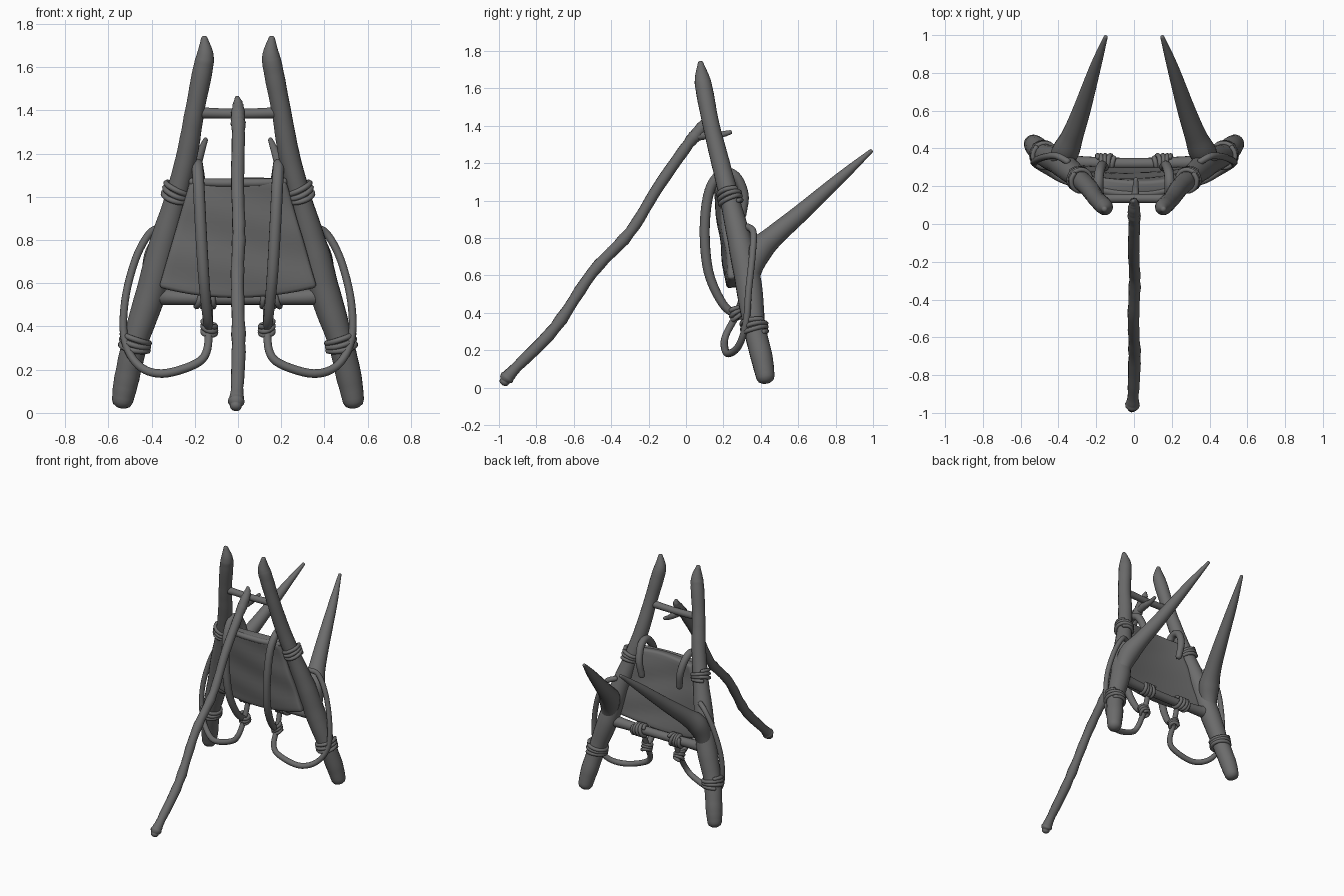
import bpy, bmesh, math, random
from mathutils import Vector

random.seed(4)
cube = bpy.data.objects.get("Cube")
if cube:
    bpy.data.objects.remove(cube)

grey = bpy.data.materials.new("weathered grey")
grey.use_nodes = True
COLOUR = (0.15, 0.15, 0.15, 1)
grey.diffuse_color = COLOUR
grey.node_tree.nodes["Principled BSDF"].inputs["Base Color"].default_value = COLOUR


def finish(name, bm):
    bmesh.ops.recalc_face_normals(bm, faces=bm.faces)
    mesh = bpy.data.meshes.new(name)
    bm.to_mesh(mesh)
    bm.free()
    mesh.materials.append(grey)
    for poly in mesh.polygons:
        poly.use_smooth = True
    obj = bpy.data.objects.new(name, mesh)
    bpy.context.collection.objects.link(obj)
    return obj


def spline(points, steps):
    """Catmull-Rom through (x, y, z, radius) points."""
    p = [Vector(q) for q in points]
    p = [2 * p[0] - p[1]] + p + [2 * p[-1] - p[-2]]
    out = []
    for a, b, c, d in zip(p, p[1:], p[2:], p[3:]):
        for i in range(steps):
            t = i / steps
            out.append(0.5 * (2 * b + (c - a) * t + (2 * a - 5 * b + 4 * c - d) * t * t
                              + (3 * b - a - 3 * c + d) * t ** 3))
    return out + [p[-2]]


def tube(name, points, side=1, steps=6, sides=14, rough=0.0):
    """Sweep a round section along a path, with domed ends."""
    path = spline(points, steps)
    pos = [Vector((q[0] * side, q[1], q[2])) for q in path]
    rad = [q[3] * (1 + random.uniform(-rough, rough)) for q in path]
    for end, nxt in ((0, 1), (-1, -2)):
        out = (pos[end] - pos[nxt]).normalized()
        base, r = pos[end].copy(), rad[end]
        for ang in (35, 65, 85):
            a = math.radians(ang)
            q, s = base + out * r * 0.7 * math.sin(a), r * math.cos(a)
            if end == 0:
                pos.insert(0, q)
                rad.insert(0, s)
            else:
                pos.append(q)
                rad.append(s)
    bm = bmesh.new()
    rings, normal = [], None
    for i, q in enumerate(pos):
        tan = (pos[min(i + 1, len(pos) - 1)] - pos[max(i - 1, 0)]).normalized()
        normal = tan.orthogonal() if normal is None else normal - tan * normal.dot(tan)
        normal.normalize()
        binormal = tan.cross(normal)
        rings.append([bm.verts.new(q + rad[i] * (normal * math.cos(k * math.tau / sides)
                                                 + binormal * math.sin(k * math.tau / sides)))
                      for k in range(sides)])
    for r0, r1 in zip(rings, rings[1:]):
        for k in range(sides):
            n = (k + 1) % sides
            bm.faces.new((r0[k], r0[n], r1[n], r1[k]))
    bm.faces.new(rings[0])
    bm.faces.new(rings[-1])
    return finish(name, bm)


def lashing(name, centre, axis, radius, cord, turns, side):
    """A slightly uneven coil of cord around an axis."""
    centre, axis = Vector(centre), Vector(axis).normalized()
    u = axis.orthogonal().normalized()
    v = axis.cross(u)
    pts = []
    for i in range(turns * 12 + 1):
        a = i * math.tau / 12
        along = (i / 12 - turns / 2) * cord * 1.7 + 0.007 * math.sin(a * 1.15)
        q = centre + axis * along + radius * (u * math.cos(a) + v * math.sin(a))
        pts.append((*q, cord))
    tube(name, pts, side, steps=2, sides=8)


LEG = [(0.535, 0.425, 0.055, 0.05), (0.515, 0.405, 0.16, 0.058), (0.475, 0.365, 0.33, 0.06),
       (0.405, 0.335, 0.55, 0.07), (0.355, 0.295, 0.75, 0.066), (0.285, 0.235, 1.0, 0.053),
       (0.235, 0.185, 1.2, 0.049), (0.2, 0.135, 1.4, 0.045), (0.163, 0.098, 1.59, 0.046),
       (0.152, 0.086, 1.66, 0.039), (0.156, 0.078, 1.735, 0.015)]
HORN = [(0.41, 0.335, 0.5, 0.04), (0.39, 0.345, 0.62, 0.058), (0.362, 0.385, 0.725, 0.072),
        (0.325, 0.47, 0.81, 0.058), (0.275, 0.61, 0.93, 0.047), (0.205, 0.83, 1.125, 0.03),
        (0.15, 0.99, 1.265, 0.011)]
SHOULDER = [(0.155, 0.30, 0.92, 0.022), (0.17, 0.31, 1.03, 0.025), (0.185, 0.265, 1.13, 0.026),
            (0.188, 0.19, 1.145, 0.026), (0.182, 0.125, 1.05, 0.027), (0.172, 0.1, 0.85, 0.027),
            (0.158, 0.12, 0.62, 0.026), (0.142, 0.195, 0.45, 0.023), (0.132, 0.275, 0.38, 0.02)]
LOOP = [(0.132, 0.31, 0.51, 0.018), (0.135, 0.275, 0.4, 0.019), (0.145, 0.215, 0.285, 0.019),
        (0.2, 0.205, 0.225, 0.02), (0.35, 0.225, 0.182, 0.02), (0.46, 0.28, 0.22, 0.019),
        (0.525, 0.32, 0.34, 0.018), (0.523, 0.335, 0.52, 0.018), (0.475, 0.355, 0.71, 0.018),
        (0.41, 0.36, 0.83, 0.018), (0.35, 0.33, 0.86, 0.018)]

# Mirrored frame poles, prongs, straps and lashings
for side, tag in ((1, "left"), (-1, "right")):
    tube(tag + "_pole", LEG, side, sides=18, rough=0.015)
    tube(tag + "_rear_prong", HORN, side, sides=18)
    tube(tag + "_shoulder_strap", SHOULDER, side)
    tube(tag + "_strap_loop", LOOP, side, sides=12)
    lashing(tag + "_upper_lashing", (0.287, 0.235, 1.015), (-0.26, -0.2, 1), 0.057, 0.013, 3, side)
    lashing(tag + "_lower_lashing", (0.477, 0.365, 0.32), (-0.15, -0.1, 1), 0.065, 0.013, 3, side)
    lashing(tag + "_strap_knot", (0.133, 0.27, 0.39), (0, -0.3, 1), 0.03, 0.012, 3, side)
    lashing(tag + "_bar_knot", (0.15, 0.325, 0.53), (1, 0, 0), 0.038, 0.013, 4, side)

# Cross bars
tube("upper_crossbar", [(-0.2, 0.135, 1.39, 0.026), (0, 0.135, 1.385, 0.023), (0.2, 0.135, 1.39, 0.026)])
tube("lower_crossbar", [(-0.4, 0.33, 0.55, 0.055), (-0.3, 0.325, 0.535, 0.036), (0, 0.32, 0.53, 0.03),
                        (0.3, 0.325, 0.535, 0.036), (0.4, 0.33, 0.55, 0.055)])

# Back pad: flared, padded panel lying against the front of the poles
bm = bmesh.new()
COLS, ROWS = 16, 14
grid = []
for j in range(ROWS + 1):
    t = j / ROWS
    row = []
    for i in range(COLS + 1):
        s = 2 * i / COLS - 1
        z = 0.53 + 0.545 * t + 0.05 * s * s * (1 - t)
        half = 0.368 - 0.143 * t
        y = 0.152 + (1 - z) * 0.13 + 0.025 * s * s
        y += 0.004 * math.sin(z * 26 + s * 2)
        row.append(bm.verts.new((s * half, y, z)))
    grid.append(row)
for r0, r1 in zip(grid, grid[1:]):
    for i in range(COLS):
        bm.faces.new((r0[i], r0[i + 1], r1[i + 1], r1[i]))
pad = finish("back_pad", bm)
thick = pad.modifiers.new("padding", "SOLIDIFY")
thick.thickness = 0.085
thick.offset = -1 if pad.data.polygons[0].normal.y < 0 else 1
round_edge = pad.modifiers.new("soft edge", "BEVEL")
round_edge.width = 0.018
round_edge.segments = 3

# Rolled hem along the top of the pad
tube("pad_top_hem", [(-0.215, 0.185, 1.07, 0.018), (-0.1, 0.165, 1.065, 0.02), (0, 0.16, 1.065, 0.02),
                     (0.1, 0.165, 1.065, 0.02), (0.215, 0.185, 1.07, 0.018)])

# Forked prop stick leaning on the upper bar
tube("prop_stick", [(-0.01, -0.972, 0.03, 0.026), (-0.008, -0.955, 0.055, 0.036), (-0.004, -0.9, 0.115, 0.029),
                    (0.003, -0.7, 0.32, 0.032), (-0.003, -0.5, 0.615, 0.032), (0.004, -0.3, 0.83, 0.031),
                    (-0.002, -0.15, 1.07, 0.031), (0.002, 0.0, 1.285, 0.031), (0, 0.06, 1.36, 0.034),
                    (0, 0.11, 1.425, 0.024), (-0.004, 0.122, 1.46, 0.012)], sides=12, rough=0.1)
tube("prop_stick_fork", [(0, 0.03, 1.34, 0.026), (0.004, 0.11, 1.352, 0.025), (0.008, 0.18, 1.352, 0.018),
                         (0.01, 0.238, 1.365, 0.012)], rough=0.05)
